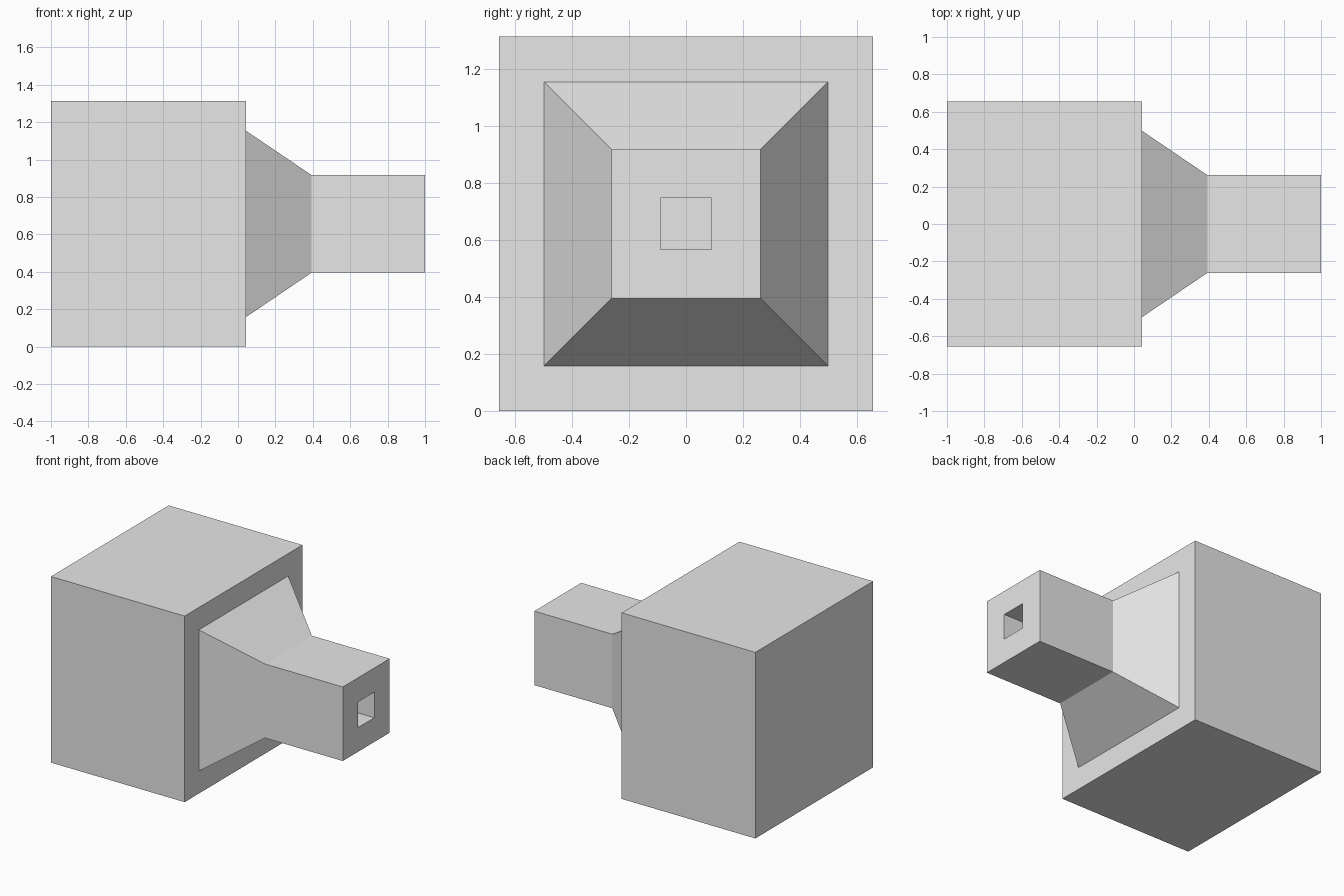
import bpy
import bmesh

cube = bpy.data.objects.get("Cube")
if cube:
    bpy.data.objects.remove(cube, do_unlink=True)

CENTRE_Z = 0.656

grey = bpy.data.materials.new("light_grey")
grey.use_nodes = True
colour = (0.8, 0.8, 0.8, 1)
grey.diffuse_color = colour
grey.node_tree.nodes["Principled BSDF"].inputs["Base Color"].default_value = colour


def square_loft(name, stations):
    """Bridge square sections along x, closing both ends; stations are (x, half width)."""
    bm = bmesh.new()
    rings = []
    for x, h in stations:
        corners = ((-h, -h), (h, -h), (h, h), (-h, h))
        rings.append([bm.verts.new((x, y, CENTRE_Z + z)) for y, z in corners])
    for a, b in zip(rings, rings[1:]):
        for i in range(4):
            j = (i + 1) % 4
            bm.faces.new((a[i], a[j], b[j], b[i]))
    bm.faces.new(rings[0])
    bm.faces.new(rings[-1])
    bmesh.ops.recalc_face_normals(bm, faces=bm.faces)
    mesh = bpy.data.meshes.new(name)
    bm.to_mesh(mesh)
    bm.free()
    mesh.materials.append(grey)
    obj = bpy.data.objects.new(name, mesh)
    bpy.context.collection.objects.link(obj)
    return obj


# Box body, stepped tapering collar, straight neck and square socket in its end
square_loft("body_with_neck", [
    (-1.0, 0.656),
    (0.043, 0.656),
    (0.043, 0.498),
    (0.393, 0.261),
    (1.0, 0.261),
    (1.0, 0.09),
    (0.393, 0.09),
])
